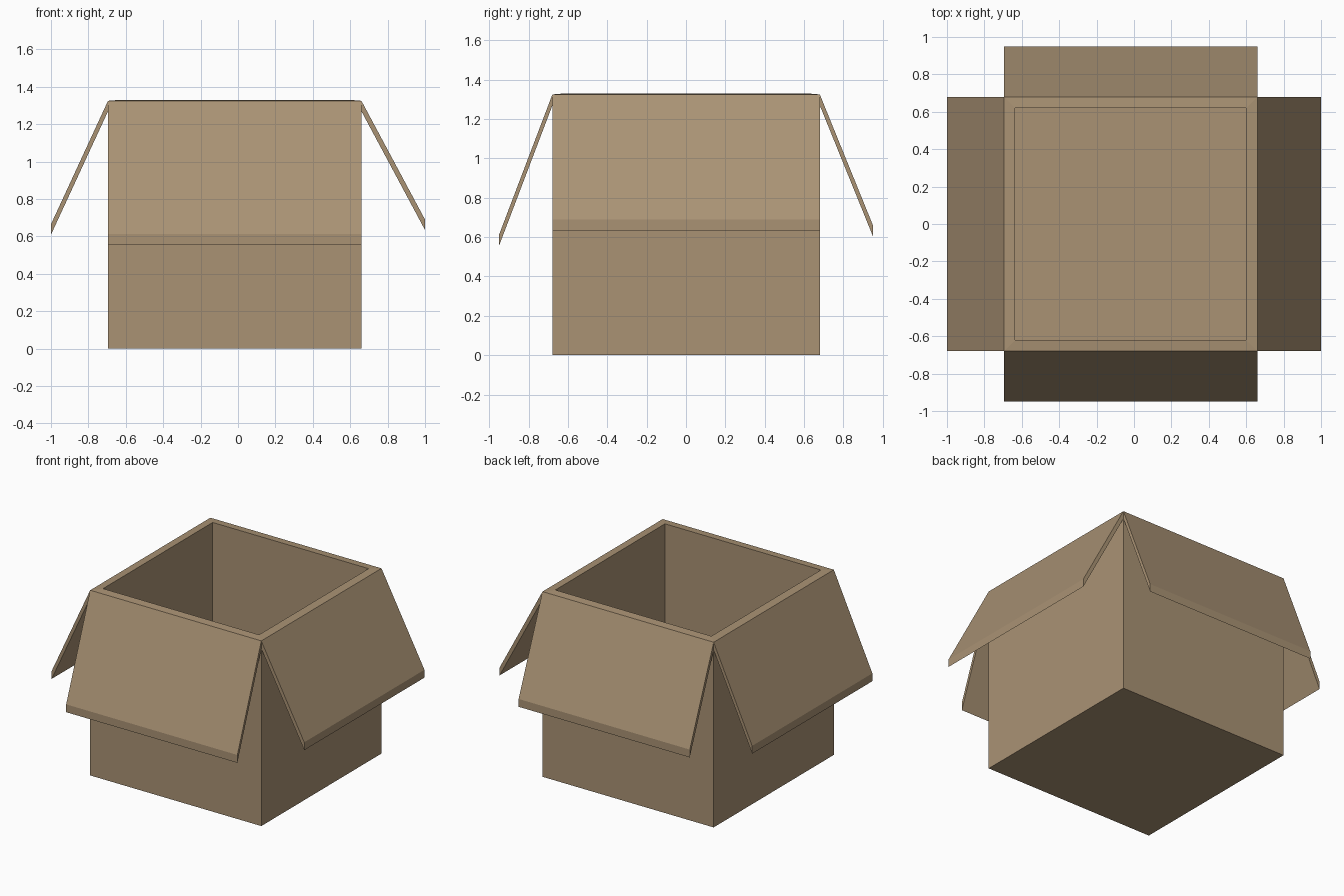
import bpy, bmesh
from mathutils import Vector

if "Cube" in bpy.data.objects:
    bpy.data.objects.remove(bpy.data.objects["Cube"])

X0, X1, Y0, Y1 = -0.695, 0.66, -0.679, 0.68   # outer walls
RIM, TOP, FLOOR, WALL = 1.325, 1.33, 0.06, 0.06

card = bpy.data.materials.new("cardboard")
card.diffuse_color = (0.40, 0.29, 0.175, 1)
card.use_nodes = True
card.node_tree.nodes["Principled BSDF"].inputs["Base Color"].default_value = card.diffuse_color


def finish(name, bm):
    bmesh.ops.recalc_face_normals(bm, faces=bm.faces)
    mesh = bpy.data.meshes.new(name)
    bm.to_mesh(mesh)
    bm.free()
    mesh.materials.append(card)
    obj = bpy.data.objects.new(name, mesh)
    bpy.context.collection.objects.link(obj)


# Open box: stacked rectangular rings from the underside, over the rim, to the floor
bm = bmesh.new()
rings = []
for inset, z in ((0, 0), (0, RIM), (WALL, TOP), (WALL, FLOOR)):
    a, b, c, d = X0 + inset, X1 - inset, Y0 + inset, Y1 - inset
    rings.append([bm.verts.new((x, y, z)) for x, y in ((a, c), (b, c), (b, d), (a, d))])
for low, high in zip(rings, rings[1:]):
    for i in range(4):
        j = (i + 1) % 4
        bm.faces.new((low[i], low[j], high[j], high[i]))
bm.faces.new(rings[0])
bm.faces.new(rings[-1])
finish("box", bm)


def flap(name, start, end, out, tip_z, thick=0.056):
    """Slanted panel hinged along start-end, its tip moved outward by out."""
    bm = bmesh.new()
    out = Vector(out)
    ends = []
    for p in (start, end):
        p = Vector(p)
        profile = ((p, RIM), (p + out, tip_z), (p + out, tip_z - thick), (p, RIM - thick))
        ends.append([bm.verts.new((q.x, q.y, z)) for q, z in profile])
    for i in range(4):
        j = (i + 1) % 4
        bm.faces.new((ends[0][i], ends[0][j], ends[1][j], ends[1][i]))
    bm.faces.new(ends[0])
    bm.faces.new(ends[1])
    finish(name, bm)


# Four folded-out flaps, each at its own angle
flap("left_flap", (X0, Y0), (X0, Y1), (-1 - X0, 0), 0.665)
flap("right_flap", (X1, Y0), (X1, Y1), (1 - X1, 0), 0.69)
flap("front_flap", (X0, Y0), (X1, Y0), (0, -0.95 - Y0), 0.612)
flap("back_flap", (X0, Y1), (X1, Y1), (0, 0.95 - Y1), 0.66)
